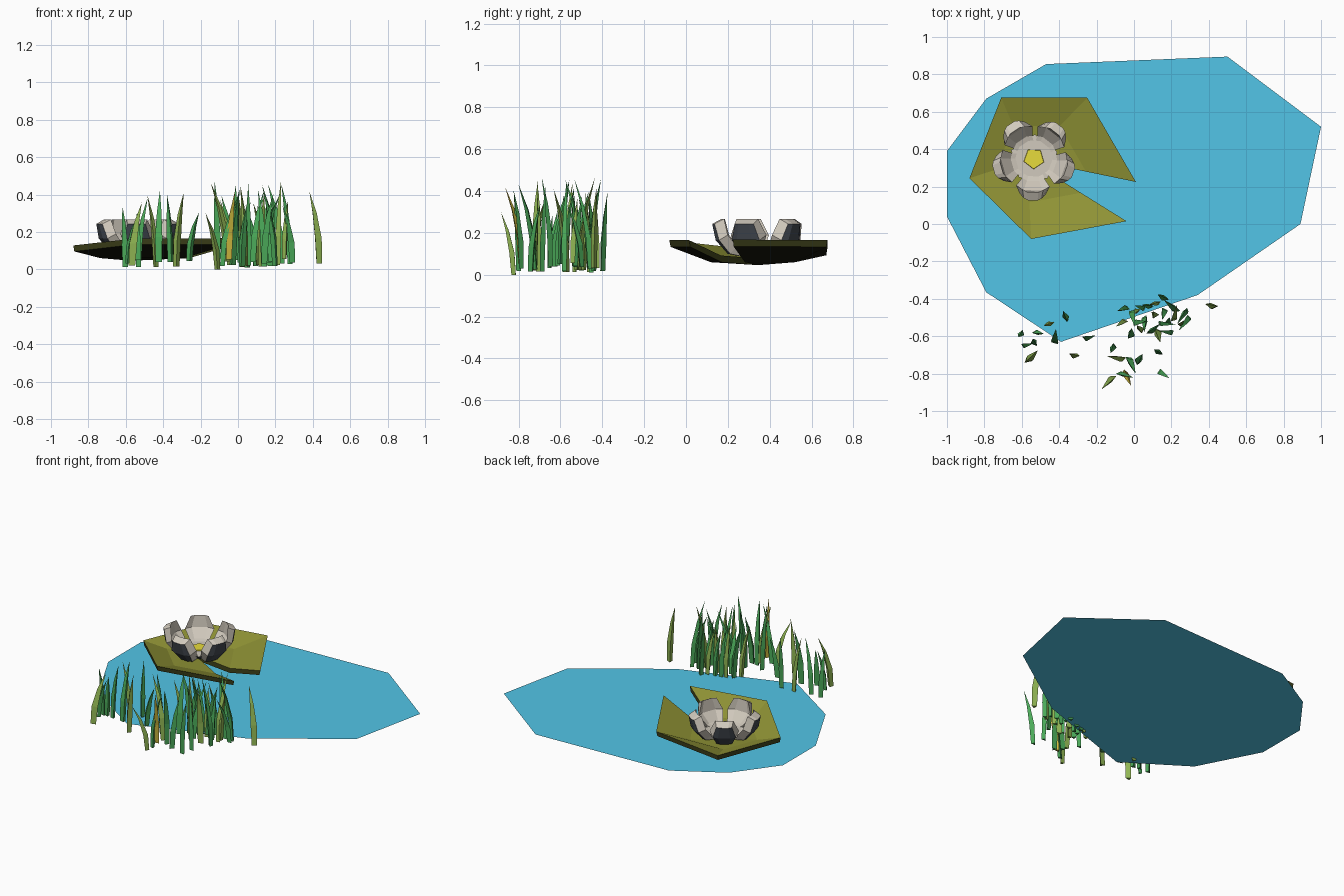
import bpy, math, random
from mathutils import Vector

if "Cube" in bpy.data.objects:
    bpy.data.objects.remove(bpy.data.objects["Cube"])

random.seed(7)


def material(name, r, g, b):
    m = bpy.data.materials.new(name)
    m.diffuse_color = (r, g, b, 1)
    m.use_nodes = True
    m.node_tree.nodes["Principled BSDF"].inputs["Base Color"].default_value = m.diffuse_color
    return m


WATER = material("water_blue", .085, .56, .80)
PAD = material("pad_olive", .28, .295, .036)
PAD_RIM = material("pad_rim_olive", .055, .06, .012)
PAD_UNDER = material("pad_underside", .008, .008, .003)
PETAL = material("petal_white", .64, .59, .51)
SLATE = material("petal_slate", .055, .065, .08)
YELLOW = material("stamen_yellow", .90, .80, .05)
GREEN = material("grass_green", .07, .40, .10)
OLIVE = material("grass_olive", .29, .48, .09)
STRAW = material("grass_straw", .64, .50, .05)


def make(name, verts, faces, mats):
    me = bpy.data.meshes.new(name)
    me.from_pydata(verts, [], faces)
    ob = bpy.data.objects.new(name, me)
    bpy.context.collection.objects.link(ob)
    for m in mats:
        me.materials.append(m)
    return ob


def shell(name, top, bottom, faces, mats):
    """Closed plate: materials are top, underside, rim."""
    n = len(top)
    edges = {(f[i], f[(i + 1) % len(f)]) for f in faces for i in range(len(f))}
    under = [tuple(v + n for v in reversed(f)) for f in faces]
    rim = [(b, a, a + n, b + n) for a, b in sorted(edges) if (b, a) not in edges]
    ob = make(name, top + bottom, faces + under + rim, mats)
    for i, p in enumerate(ob.data.polygons):
        p.material_index = min(i // len(faces), 2)


# pond surface
pond = [(-1, .04), (-.79, -.365), (-.39, -.63), (.34, -.38), (.89, 0),
        (1, .52), (.5, .895), (-.47, .855), (-.79, .67), (-1, .39)]
make("pond_water", [(x, y, .028) for x, y in pond], [list(range(10))], [WATER])

# lily pad: raised outer ring, lower inner ring, notch open to the right
rim = [(.01, .225, .168), (-.25, .675, .165), (-.71, .675, .125),
       (-.88, .245, .128), (-.55, -.08, .165), (-.04, .015, .165)]
cx, cy = -.57, .345
inner = [(cx + (x - cx) * .54, cy + (y - cy) * .54, .092) for x, y, z in rim]
top = rim + inner + [(cx, cy, .078)]
bottom = [(cx + (x - cx) * .985, cy + (y - cy) * .985, z - .032) for x, y, z in top]
faces = []
for i in range(5):
    faces += [(i, i + 1, i + 7, i + 6), (i + 6, i + 7, 12)]
shell("lily_pad", top, bottom, faces, [PAD, PAD_UNDER, PAD_RIM])

# flower: five chunky cupped petals, each row (radius, height, half width)
FX, FY = -.535, .35
INSIDE = [(.03, .11, .03), (.12, .135, .06), (.17, .19, .09), (.18, .267, .055)]
OUTSIDE = [(.05, .08, .02), (.15, .10, .05), (.207, .165, .07), (.224, .243, .048)]


def petal_grid(rows, a):
    out = Vector((math.cos(a), math.sin(a), 0))
    side = Vector((-math.sin(a), math.cos(a), 0))
    return [Vector((FX, FY, z)) + out * (r - (w * .25 if abs(s) == 1 else 0)) + side * (s * w)
            for r, z, w in rows for s in (-1, -.55, .55, 1)]


faces = [(q, q + 4, q + 5, q + 1) for q in (0, 1, 2, 4, 5, 6, 8, 9, 10)]
for k in range(5):
    a = math.radians(-92 + 72 * k)
    shell("petal_%d" % (k + 1), petal_grid(INSIDE, a), petal_grid(OUTSIDE, a),
          faces, [PETAL, SLATE, PETAL])


def pentagon(name, r0, z0, r1, z1, turn, mats):
    verts = []
    for r, z in ((r0, z0), (r1, z1)):
        for k in range(5):
            a = math.radians(turn + 72 * k)
            verts.append((FX + r * math.cos(a), FY + r * math.sin(a), z))
    faces = [(5, 6, 7, 8, 9), (4, 3, 2, 1, 0)]
    faces += [(k, (k + 1) % 5, 5 + (k + 1) % 5, 5 + k) for k in range(5)]
    ob = make(name, verts, faces, mats)
    for p in ob.data.polygons[1:]:
        p.material_index = len(mats) - 1


pentagon("flower_heart", .05, .075, .13, .128, -56, [PETAL, SLATE])
pentagon("stamen", .058, .125, .055, .136, -92, [YELLOW])


# grass blades: three-sided, tapering and bending
def blade(i, x, y, height, lean, a, z0, mat):
    turn, w = random.uniform(0, 6.28), random.uniform(.017, .025)
    dx, dy = lean * math.cos(a), lean * math.sin(a)
    verts = []
    for t, f in ((0, .85), (.35, 1), (.7, .62)):
        for k in range(3):
            b = turn + k * 2.094
            verts.append((x + dx * t * t + w * f * math.cos(b),
                          y + dy * t * t + w * f * math.sin(b) * .8,
                          z0 + (height - z0) * t))
    verts.append((x + dx, y + dy, height))
    faces = [(2, 1, 0)]
    for r in (0, 3):
        for k in range(3):
            n = (k + 1) % 3
            faces.append((r + k, r + n, r + 3 + n, r + 3 + k))
    faces += [(6 + k, 6 + (k + 1) % 3, 9) for k in range(3)]
    make("grass_blade_%d" % i, verts, faces, [mat])


spots = [(-.60, -.58), (-.59, -.65), (-.57, -.73), (-.53, -.58), (-.53, -.64),
         (-.44, -.53), (-.36, -.51), (-.42, -.63), (-.33, -.70), (-.26, -.61),
         (-.11, -.65), (-.06, -.72), (-.03, -.72), (.02, -.74), (-.11, -.82),
         (-.05, -.79), (-.08, -.80), (-.05, -.52), (-.04, -.45), (-.01, -.47),
         (.02, -.46), (.05, -.45), (.09, -.44), (.13, -.42), (.17, -.40),
         (.01, -.53), (.04, -.57), (-.02, -.60), (.06, -.50), (.11, -.49),
         (.14, -.53), (.18, -.53), (.12, -.57), (.20, -.58), (.23, -.46),
         (.25, -.54), (.28, -.46), (.29, -.50), (.21, -.51), (.14, -.69),
         (.14, -.79), (.43, -.44), (.16, -.46), (.08, -.58)]
for i, (x, y) in enumerate(spots):
    mat = STRAW if i == 15 else (GREEN, GREEN, OLIVE)[i % 3]
    height = random.uniform(.28 if x < -.2 else .34, .46 if x < -.2 else .485)
    lean, a = random.uniform(.02, .09), random.uniform(0, 6.28)
    z0 = random.uniform(.01, .06)
    if y > -.46:
        a, lean = random.uniform(2.6, 4.2), .05
    if i == 14:
        lean, a, z0, height = .09, 3.93, 0, .3
    blade(i + 1, x, y, height, lean, a, z0, mat)
